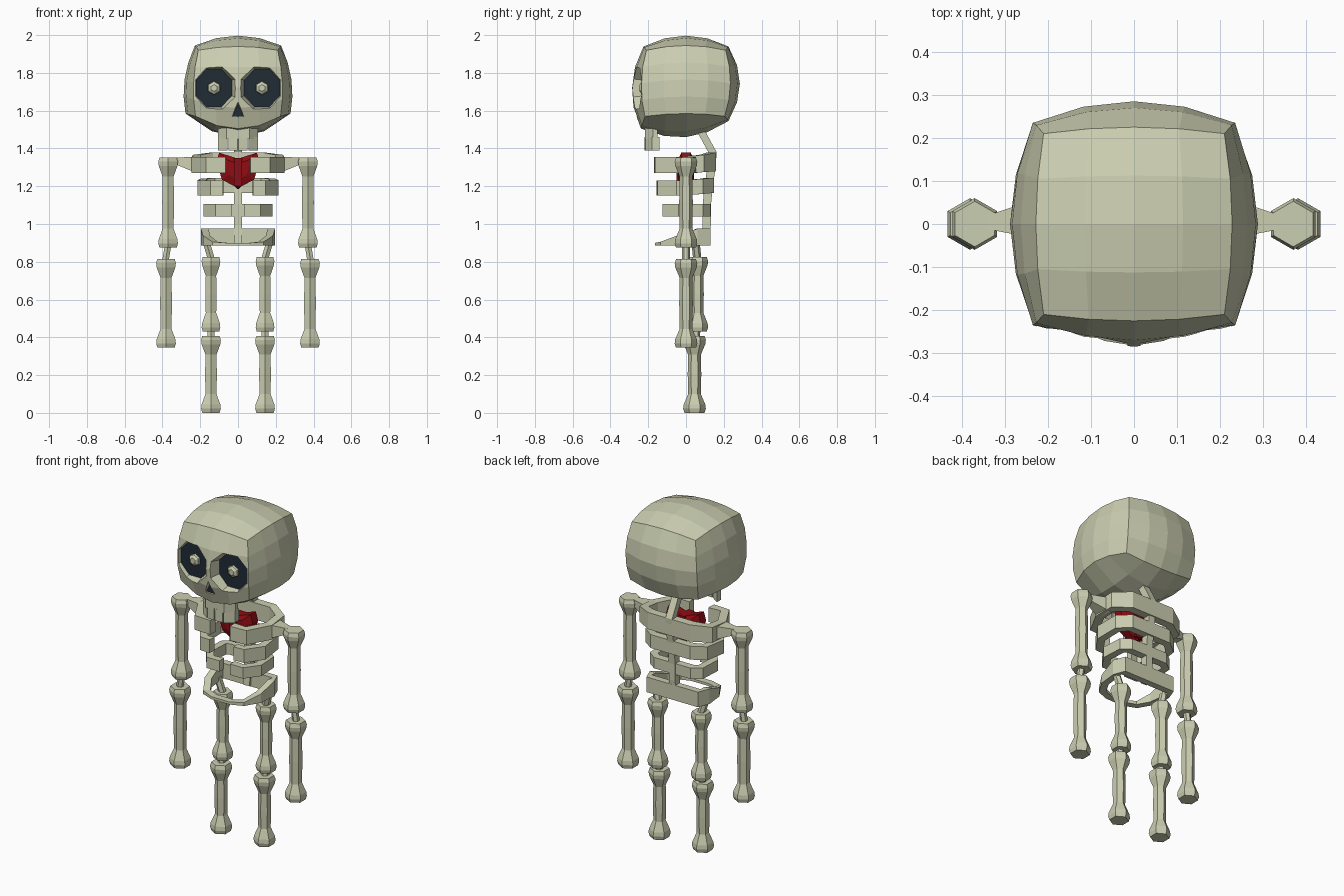
import bpy, bmesh, math
from mathutils import Vector

if "Cube" in bpy.data.objects:
    bpy.data.objects.remove(bpy.data.objects["Cube"])


def material(name, rgb):
    m = bpy.data.materials.new(name)
    m.diffuse_color = (*rgb, 1)
    m.use_nodes = True
    m.node_tree.nodes["Principled BSDF"].inputs["Base Color"].default_value = m.diffuse_color
    return m


BONE = material("bone", (0.60, 0.62, 0.44))
DARK = material("dark_socket", (0.015, 0.024, 0.036))
RED = material("heart_red", (0.27, 0.004, 0.007))


def finish(name, bm, mats=(BONE,)):
    bmesh.ops.recalc_face_normals(bm, faces=bm.faces)
    me = bpy.data.meshes.new(name)
    bm.to_mesh(me)
    bm.free()
    for m in mats:
        me.materials.append(m)
    ob = bpy.data.objects.new(name, me)
    bpy.context.collection.objects.link(ob)
    return ob


def loft(bm, rings, caps=True):
    """Skin a list of equal closed loops; returns the two end caps."""
    loops = [[bm.verts.new(p) for p in r] for r in rings]
    n = len(loops[0])
    for a, b in zip(loops, loops[1:]):
        for i in range(n):
            bm.faces.new((a[i], a[(i + 1) % n], b[(i + 1) % n], b[i]))
    return (bm.faces.new(loops[0]), bm.faces.new(loops[-1])) if caps else None


def hull(name, points, mat=BONE):
    bm = bmesh.new()
    for p in points:
        bm.verts.new(p)
    bmesh.ops.convex_hull(bm, input=bm.verts)
    bmesh.ops.dissolve_limit(bm, angle_limit=0.02, verts=bm.verts, edges=bm.edges)
    return finish(name, bm, (mat,))


def box_pts(x0, x1, y0, y1, z0, z1):
    return [(x, y, z) for x in (x0, x1) for y in (y0, y1) for z in (z0, z1)]


def circle(x, y, z, r, n=6):
    return [(x + r * math.sin(2 * math.pi * i / n),
             y + r * math.cos(2 * math.pi * i / n), z) for i in range(n)]


# ---- skull: bulged cube, four divisions per side ----
def skull_point(p):
    u, v, w = p
    bu, bv = 1 - u * u, 1 - v * v

    def along(top, mid, low):
        return mid + (top - low) / 2 * w + ((top + low) / 2 - mid) * w * w
    x = u * (along(.21, .235, .225) + along(.018, .048, .053) * bv)
    y = v * (along(.21, .235, .205) + along(.015, .05, .02) * bu)
    if v < 0 and w < 0:
        y *= 1 + 0.06 * -w * -v
    top = 1.92 + .02 * bu + .025 * bv + .032 * bu * bv
    low = 1.57 + .015 * bv - bu * (.045 - .02 * v) - .08 * bu * bv
    return Vector((x, y, low + (top - low) * (w + 1) / 2))


bm = bmesh.new()
bmesh.ops.create_cube(bm, size=2)
bmesh.ops.subdivide_edges(bm, edges=bm.edges[:], cuts=3, use_grid_fill=True)
for vert in bm.verts:
    vert.co = skull_point(vert.co)
skull = finish("skull", bm, (BONE, DARK))


# ---- eye sockets and nose hole: tapered cuts with a dark floor ----
def socket_cutter(name, front, back):
    bm = bmesh.new()
    loft(bm, [front, back])[1].material_index = 1
    return finish(name, bm, (BONE, DARK))


def eye_loop(cx, y, rx, rz):
    return [(cx + rx * math.cos(math.pi * (i + .5) / 4), y,
             1.72 + rz * math.sin(math.pi * (i + .5) / 4)) for i in range(8)]


cutters = [socket_cutter("eye_cutter", eye_loop(s * .127, -.33, .137, .14),
                         eye_loop(s * .127, -.222, .102, .108)) for s in (-1, 1)]
cutters.append(socket_cutter(
    "nose_cutter",
    [(-.05, -.31, 1.55), (.05, -.31, 1.55), (0, -.31, 1.66)],
    [(-.03, -.255, 1.57), (.03, -.255, 1.57), (0, -.255, 1.635)]))
for c in cutters:
    c.hide_render = True
    mod = skull.modifiers.new("cut", 'BOOLEAN')
    mod.operation, mod.solver, mod.object = 'DIFFERENCE', 'EXACT', c
    mod.material_mode = 'INDEX'
bpy.context.view_layer.update()
baked = bpy.data.meshes.new_from_object(
    skull.evaluated_get(bpy.context.evaluated_depsgraph_get()))
skull.modifiers.clear()
skull.data = baked
for c in cutters:
    bpy.data.objects.remove(c)

# ---- pupils ----
for s in (-1, 1):
    bm = bmesh.new()
    loft(bm, [[(s * .127 + r * math.sin(a * math.pi / 3), y,
                1.72 + r * math.cos(a * math.pi / 3)) for a in range(6)]
              for r, y in ((.038, -.215), (.034, -.235), (.018, -.245))])
    finish("pupil", bm)

# ---- upper jaw and four teeth ----
hull("upper_jaw", box_pts(-.105, .105, -.175, -.15, 1.45, 1.53)
     + box_pts(-.06, .06, -.218, -.2, 1.45, 1.53))
for s in (-1, 1):
    for x0, x1, y0, y1 in ((.003, .049, -.22, -.215), (.055, .105, -.215, -.18)):
        hull("tooth", [(s * x, y + d, z) for x, y in ((x0, y0), (x1, y1))
                       for d in (0, .04) for z in (1.39, 1.46)])


# ---- rib hoops and pelvis: walls following a mirrored half outline ----
def hoop(name, half, thick, z0, z1, closed=False):
    path = [Vector(p) for p in half] + [Vector((-x, y)) for x, y in reversed(half)]
    n = len(path)
    sections = []
    for i, p in enumerate(path):
        a = path[(i - 1) % n] if closed or i > 0 else p
        b = path[(i + 1) % n] if closed or i < n - 1 else p
        t = (b - a).normalized()
        q = p + Vector((-t.y, t.x)) * thick
        lo, hi = z0(p.y), z1(p.y)
        sections.append([(p.x, p.y, lo), (q.x, q.y, lo), (q.x, q.y, hi), (p.x, p.y, hi)])
    bm = bmesh.new()
    if closed:
        loft(bm, sections + [sections[0]], caps=False)
        bmesh.ops.remove_doubles(bm, verts=bm.verts, dist=1e-5)
    else:
        loft(bm, sections)
    return finish(name, bm)


hoop("upper_rib", [(.065, -.17), (.17, -.165), (.245, -.03), (.24, .095), (.14, .16)],
     .05, lambda y: 1.27 + .08 * max(y - .04, 0), lambda y: 1.355 + .2 * max(y - .04, 0))
hoop("middle_rib", [(.08, -.155), (.145, -.15), (.215, -.05), (.205, .09), (.13, .147)],
     .045, lambda y: 1.15 + .1 * max(y, 0), lambda y: 1.23 + .1 * max(y, 0))
hoop("lower_rib", [(.035, -.125), (.12, -.125), (.182, -.04), (.175, .09), (.12, .13)],
     .045, lambda y: 1.04, lambda y: 1.105)
hoop("pelvis", [(.06, -.165), (.135, -.135), (.185, -.05), (.197, .06), (.17, .13)],
     .04, lambda y: .885, lambda y: .9 + .075 * min(1, max(0, (y + .15) / .2)), closed=True)

# ---- spine and neck ----
spine = [(.10, .89), (.11, 1.0), (.11, 1.1), (.12, 1.2), (.135, 1.3), (.14, 1.38), (.075, 1.5)]
bm = bmesh.new()
loft(bm, [[(-.021, y - .022, z), (.021, y - .022, z), (.021, y + .022, z), (-.021, y + .022, z)]
          for y, z in spine])
finish("spine", bm)

# ---- heart: faceted, with a raised middle ----
half = [(0, 1.345), (.06, 1.365), (.1, 1.378), (.115, 1.33), (.085, 1.235), (.02, 1.2)]
outline = half + [(0, 1.183)] + [(-x, z) for x, z in reversed(half[1:])]
bm = bmesh.new()
loft(bm, [[(x * k, y, 1.29 + (z - 1.29) * k) for x, z in outline]
          for y, k in ((-.042, .55), (-.025, 1), (.025, 1), (.042, .55))])
finish("heart", bm, (RED,))
hull("heart_ridge", box_pts(-.02, .02, -.05, .04, 1.2, 1.35) + [(0, -.02, 1.185)], RED)

# ---- limb bones: hexagonal shafts with flared ends ----
FLARE = [(0, .88), (.022, 1), (.045, .95), (.1, .56)]


def limb(name, x, y, z0, z1, r):
    prof = [(z0 + d, k) for d, k in FLARE] + [((z0 + z1) / 2, .6)]
    prof += [(z1 - d, k) for d, k in reversed(FLARE)]
    bm = bmesh.new()
    loft(bm, [circle(x, y, z, r * k) for z, k in prof])
    finish(name, bm)


def peg(name, a, b, r):
    bm = bmesh.new()
    loft(bm, [circle(*a, r), circle(*b, r)])
    finish(name, bm)


for s in (-1, 1):
    hull("collar_bone", [(s * x, y, z) for x, y, z in
                         box_pts(.2, .22, -.035, .06, 1.27, 1.355)
                         + box_pts(.32, .34, -.012, .02, 1.32, 1.352)])
    limb("upper_arm", s * .37, 0, .875, 1.352, .06)
    peg("elbow", (s * .37, 0, .89), (s * .385, 0, .8), .02)
    limb("lower_arm", s * .381, 0, .345, .815, .06)
    peg("hip", (s * .17, .05, .91), (s * .14, .06, .81), .022)
    limb("upper_leg", s * .143, .06, .43, .826, .057)
    peg("knee", (s * .143, .055, .44), (s * .143, .05, .39), .022)
    limb("lower_leg", s * .143, .045, 0, .408, .06)
